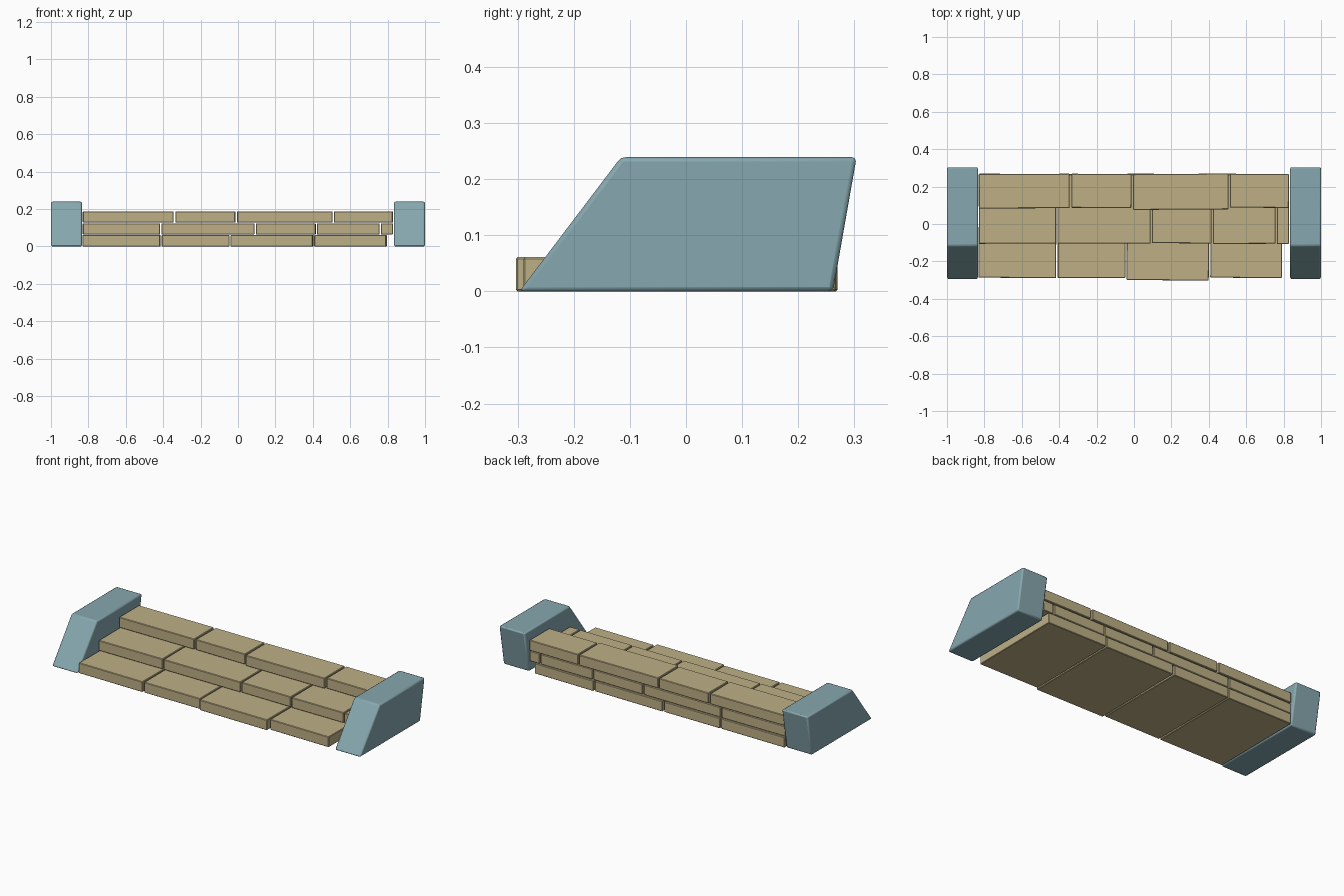
import bpy
import bmesh
import math

default = bpy.data.objects.get("Cube")
if default:
    bpy.data.objects.remove(default, do_unlink=True)


def make_material(name, rgb):
    mat = bpy.data.materials.new(name)
    mat.use_nodes = True
    color = (*rgb, 1.0)
    mat.diffuse_color = color
    mat.node_tree.nodes["Principled BSDF"].inputs["Base Color"].default_value = color
    return mat


sandstone = make_material("sandstone", (0.51, 0.43, 0.24))
blue_stone = make_material("blue_stone", (0.24, 0.39, 0.43))


def extrude_profile(name, profile, x0, x1, mat, bevel, segments):
    """Extrude a (y, z) profile from x0 to x1, pivoting about its centre."""
    cx = (x0 + x1) / 2
    cy = (min(p[0] for p in profile) + max(p[0] for p in profile)) / 2
    bm = bmesh.new()
    face = bm.faces.new([bm.verts.new((x0 - cx, y - cy, z)) for y, z in profile])
    out = bmesh.ops.extrude_face_region(bm, geom=[face])
    verts = [v for v in out["geom"] if isinstance(v, bmesh.types.BMVert)]
    bmesh.ops.translate(bm, verts=verts, vec=(x1 - x0, 0, 0))
    bmesh.ops.recalc_face_normals(bm, faces=bm.faces)
    mesh = bpy.data.meshes.new(name)
    bm.to_mesh(mesh)
    bm.free()
    obj = bpy.data.objects.new(name, mesh)
    bpy.context.collection.objects.link(obj)
    obj.location = (cx, cy, 0)
    mesh.materials.append(mat)
    mod = obj.modifiers.new("worn_edges", "BEVEL")
    mod.width = bevel
    mod.segments = segments
    mod.limit_method = "ANGLE"
    return obj


# Each course: name, bottom, top, back, then blocks (x0, x1, front, turn in degrees)
courses = [
    ("lower", 0.0, 0.061, 0.268, [
        (-0.83, -0.415, -0.288, -0.4), (-0.408, -0.046, -0.288, 0.0),
        (-0.038, 0.402, -0.301, -0.5), (0.41, 0.793, -0.288, -0.5)]),
    ("middle", 0.064, 0.124, 0.265, [
        (-0.83, -0.417, -0.105, 0.2), (-0.41, 0.088, -0.105, 0.0),
        (0.096, 0.415, -0.103, -0.3), (0.422, 0.757, -0.106, 0.2),
        (0.764, 0.828, -0.107, 0.0)]),
    ("upper", 0.127, 0.188, 0.268, [
        (-0.83, -0.344, 0.084, 0.2), (-0.334, -0.014, 0.086, -0.3),
        (-0.005, 0.505, 0.077, 0.4), (0.513, 0.828, 0.087, -0.3)]),
]

# Stair blocks
for course, bottom, top, back, blocks in courses:
    for i, (x0, x1, front, turn) in enumerate(blocks, 1):
        profile = [(front, bottom), (back, bottom), (back, top), (front, top)]
        block = extrude_profile(f"{course}_step_block_{i}", profile, x0, x1,
                                sandstone, 0.003, 1)
        block.rotation_euler.z = math.radians(turn)

# Sloped side walls
wall_profile = [(-0.297, 0.0), (0.262, 0.0), (0.304, 0.239), (-0.116, 0.239)]
for side, sign in (("left", 1), ("right", -1)):
    x0, x1 = sorted((sign * 0.834, sign * 1.0))
    wall = extrude_profile(f"{side}_side_wall", wall_profile, x0, x1,
                           blue_stone, 0.008, 2)
    bpy.ops.object.select_all(action="DESELECT")
    wall.select_set(True)
    bpy.context.view_layer.objects.active = wall
    bpy.ops.object.shade_smooth_by_angle(angle=math.radians(40))
